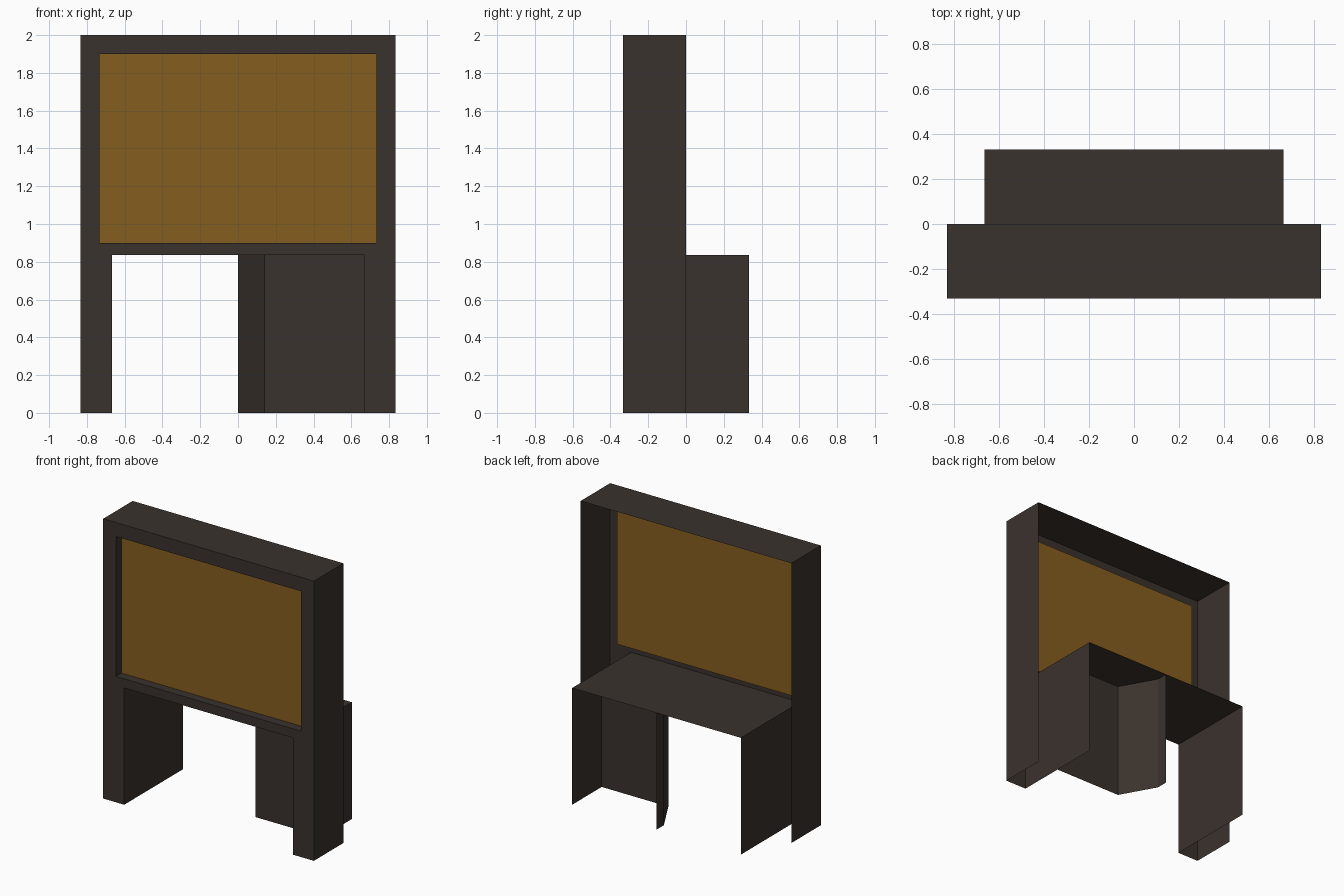
import bpy, bmesh
from mathutils import Vector

if "Cube" in bpy.data.objects:
    bpy.data.objects.remove(bpy.data.objects["Cube"])

W, D, H = 0.833, 0.333, 2.0        # outer half width, depth, height
DX, DZ = 0.667, 0.835              # desk half width and height
OX, OZ0, OZ1 = 0.733, 0.9, 1.9     # board opening
BY = -0.27                         # board plane


def material(name, color):
    m = bpy.data.materials.new(name)
    m.diffuse_color = (*color, 1)
    m.use_nodes = True
    m.node_tree.nodes["Principled BSDF"].inputs["Base Color"].default_value = m.diffuse_color
    return m


dark = material("dark_wood", (0.042, 0.032, 0.026))
cork = material("cork", (0.235, 0.112, 0.014))


def make(name, bm, mat):
    bmesh.ops.remove_doubles(bm, verts=bm.verts, dist=1e-5)
    me = bpy.data.meshes.new(name)
    bm.to_mesh(me)
    bm.free()
    me.materials.append(mat)
    ob = bpy.data.objects.new(name, me)
    bpy.context.collection.objects.link(ob)
    return ob


def strip(name, points, offset, mat=dark):
    """Thin sheet: a path of points swept along an offset."""
    bm = bmesh.new()
    off = Vector(offset)
    pts = [Vector(p) for p in points]
    for a, b in zip(pts, pts[1:]):
        bm.faces.new([bm.verts.new(p) for p in (a, b, b + off, a + off)])
    return make(name, bm, mat)


def arch(x, z, y):
    return [(-x, y, 0), (-x, y, z), (x, y, z), (x, y, 0)]


# Outer shell: sides and top, open at the back
strip("hutch_shell", arch(W, H, -D), (0, D, 0))

# Front frame: grid of panels without the board opening and the kneehole
bm = bmesh.new()
xs = [-W, -OX, -DX, DX, OX, W]
zs = [0, DZ, OZ0, OZ1, H]
for i, (x0, x1) in enumerate(zip(xs, xs[1:])):
    for j, (z0, z1) in enumerate(zip(zs, zs[1:])):
        if (j == 0 and i == 2) or (j == 2 and 1 <= i <= 3):
            continue
        bm.faces.new([bm.verts.new((x, -D, z))
                      for x, z in ((x0, z0), (x1, z0), (x1, z1), (x0, z1))])
make("front_frame", bm, dark)

# Recess walls around the board
loop = [(-OX, OZ0), (OX, OZ0), (OX, OZ1), (-OX, OZ1), (-OX, OZ0)]
strip("board_recess", [(x, -D, z) for x, z in loop], (0, BY + D, 0))

# Pin board
strip("pin_board", [(-OX, BY, OZ0), (OX, BY, OZ0)], (0, 0, OZ1 - OZ0), cork)

# Desk: side panels and top
strip("desk", arch(DX, DZ, -D), (0, 2 * D, 0))

# Bent panel beneath the desk
strip("under_desk_panel",
      [(0, D, 0), (0, 0.25, 0), (0.14, 0, 0), (DX, 0, 0)], (0, 0, DZ))
